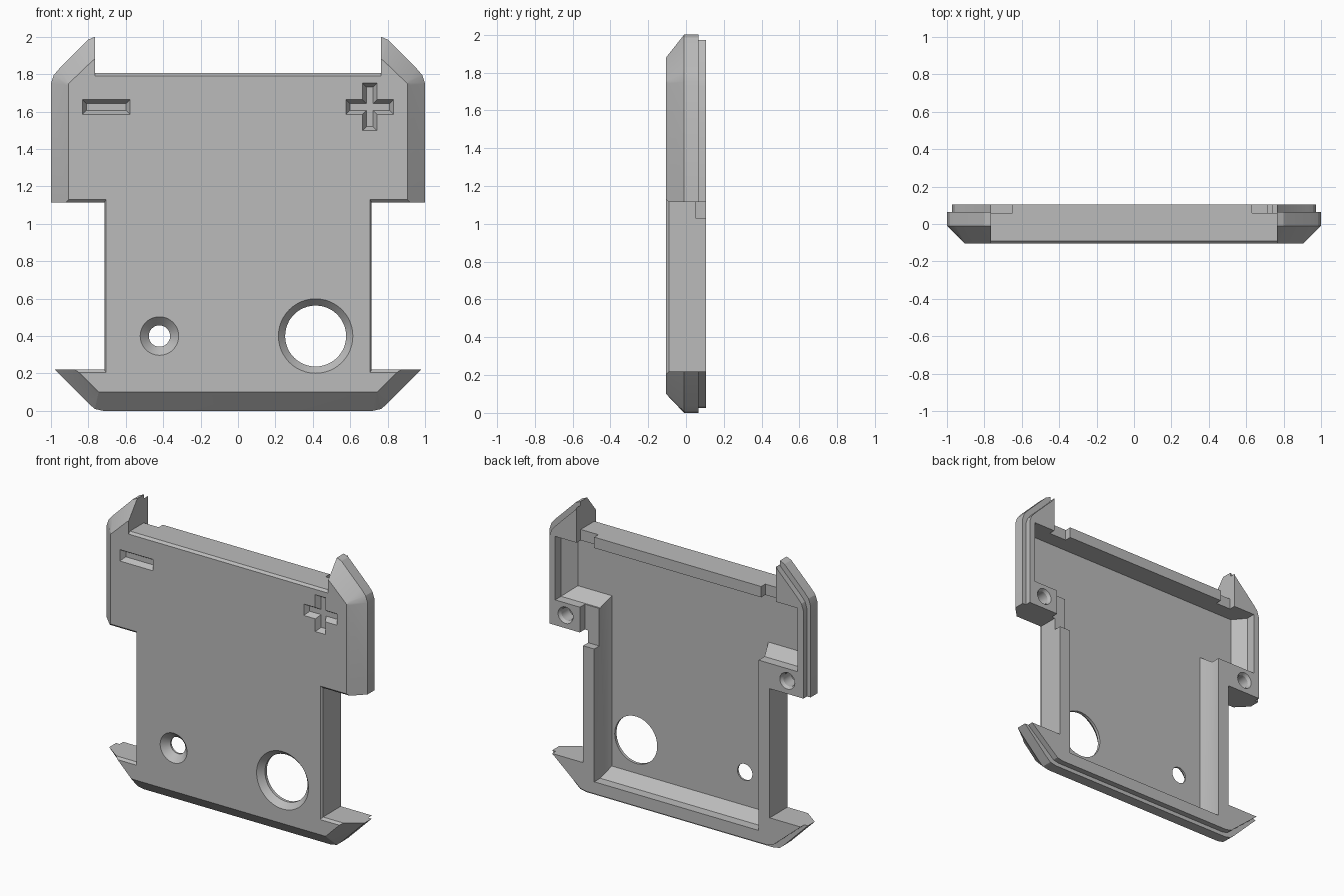
import bpy
import bmesh
import math

if "Cube" in bpy.data.objects:
    bpy.data.objects.remove(bpy.data.objects["Cube"], do_unlink=True)

grey = bpy.data.materials.new("plain grey")
grey.use_nodes = True
grey.diffuse_color = (0.5, 0.5, 0.5, 1)
grey.node_tree.nodes["Principled BSDF"].inputs["Base Color"].default_value = (0.5, 0.5, 0.5, 1)


def loft(name, rings):
    """Skin a closed solid through (y, [(x, z), ...]) rings."""
    bm = bmesh.new()
    loops = [[bm.verts.new((x, y, z)) for x, z in pts] for y, pts in rings]
    for a, b in zip(loops, loops[1:]):
        for i in range(len(a)):
            j = (i + 1) % len(a)
            bm.faces.new((a[i], a[j], b[j], b[i]))
    bm.faces.new(loops[0])
    bm.faces.new(loops[-1])
    bmesh.ops.recalc_face_normals(bm, faces=bm.faces)
    mesh = bpy.data.meshes.new(name)
    bm.to_mesh(mesh)
    bm.free()
    mesh.materials.append(grey)
    obj = bpy.data.objects.new(name, mesh)
    bpy.context.collection.objects.link(obj)
    return obj


def mirrored(half):
    return half + [(-x, z) for x, z in reversed(half)]


def rect(x0, x1, z0, z1):
    return [(x0, z0), (x1, z0), (x1, z1), (x0, z1)]


def circle(cx, cz, r, n=48):
    return [(cx + r * math.cos(math.tau * i / n), cz + r * math.sin(math.tau * i / n))
            for i in range(n)]


def cut(body, cutter):
    """Subtract the cutter from the body and discard it."""
    mod = body.modifiers.new("cut", "BOOLEAN")
    mod.operation = "DIFFERENCE"
    mod.solver = "EXACT"
    mod.object = cutter
    bpy.context.view_layer.update()
    deps = bpy.context.evaluated_depsgraph_get()
    mesh = bpy.data.meshes.new_from_object(body.evaluated_get(deps))
    body.modifiers.clear()
    body.data = mesh
    bpy.data.objects.remove(cutter, do_unlink=True)


# Shell outline: ears at the top, waist notches, flared foot
def outline(slope, edge=0.0, lip=0.0):
    """slope blends outer edge to front edge, edge bevels the notches, lip insets the rim."""
    outer = [(0.765, 2.0), (0.8, 1.985), (0.955, 1.83), (0.985, 1.795), (1.0, 1.75), (1.0, 1.115)]
    front = [(0.765, 1.88), (0.775, 1.875), (0.9, 1.755), (0.905, 1.75), (0.905, 1.74), (0.905, 1.115)]
    foot = [(0.98, 0.22), (0.8, 0.04), (0.765, 0.01), (0.72, 0.0)]
    foot_front = [(0.85, 0.22), (0.75, 0.105), (0.745, 0.1), (0.735, 0.1)]

    def blend(a, b):
        return [(p[0] + (q[0] - p[0]) * slope, p[1] + (q[1] - p[1]) * slope) for p, q in zip(a, b)]

    ear, base = blend(outer, front), blend(foot, foot_front)
    ear = [(max(0.765, x - lip), z - (lip if z > 1.2 else 0)) for x, z in ear]
    base = [(x - lip, z + (lip if z < 0.2 else 0)) for x, z in base]
    ear[-1] = (ear[-1][0], 1.115 + edge)
    base[0] = (base[0][0], 0.22 - edge)
    waist = 0.715 - edge * 0.7
    return mirrored([(0.765, 1.805 - edge)] + ear
                    + [(waist, 1.115 + edge), (waist, 0.22 - edge)] + base)


shell = loft("cover_shell", [
    (-0.105, outline(1, 0.015)),
    (-0.09, outline(0.84)),
    (-0.01, outline(0)),
    (0.065, outline(0)),
    (0.065, outline(0, lip=0.027)),
    (0.105, outline(0, lip=0.027)),
])

# Hollow back with sloping inner walls
floor = mirrored([(0.86, 1.73), (0.86, 1.35), (0.6, 1.35), (0.6, 0.17)])
rim = mirrored([(0.93, 1.73), (0.93, 1.29), (0.63, 1.29), (0.63, 0.11)])
cut(shell, loft("hollow", [(-0.045, floor), (0.04, rim), (0.2, rim)]))

# Rim gaps at the ends of the top rail and on one waist wall
for gap, depth in ((rect(0.63, 0.765, 1.7, 1.85), 0.06),
                   (rect(-0.765, -0.65, 1.7, 1.85), 0.06),
                   (rect(0.6, 0.74, 1.03, 1.32), 0.05)):
    cut(shell, loft("gap", [(depth, gap), (0.2, gap)]))

# Screw sockets beside the waist
for side in (-1, 1):
    cut(shell, loft("socket", [(0.0, circle(side * 0.85, 1.205, 0.045, 24)),
                               (0.085, circle(side * 0.85, 1.205, 0.045, 24)),
                               (0.106, circle(side * 0.85, 1.205, 0.058, 24))]))

# Countersunk through holes
for x, wide, narrow, depth in ((0.415, 0.2, 0.163, -0.065), (-0.42, 0.104, 0.057, -0.058)):
    cut(shell, loft("hole", [(-0.106, circle(x, 0.4, wide)),
                             (depth, circle(x, 0.4, narrow)),
                             (0.02, circle(x, 0.4, narrow))]))

# Polarity marks: tapered recessed bars
for x, half_w, half_h in ((-0.705, 0.128, 0.04), (0.705, 0.128, 0.04), (0.705, 0.04, 0.128)):
    def bar(inset):
        w, h = half_w - inset, half_h - inset
        return rect(x - w, x + w, 1.625 - h, 1.625 + h)
    cut(shell, loft("mark", [(-0.106, bar(0)), (-0.07, bar(0.022))]))

bpy.ops.object.select_all(action="DESELECT")
shell.select_set(True)
bpy.context.view_layer.objects.active = shell
bpy.ops.object.shade_smooth_by_angle(angle=math.radians(20))
